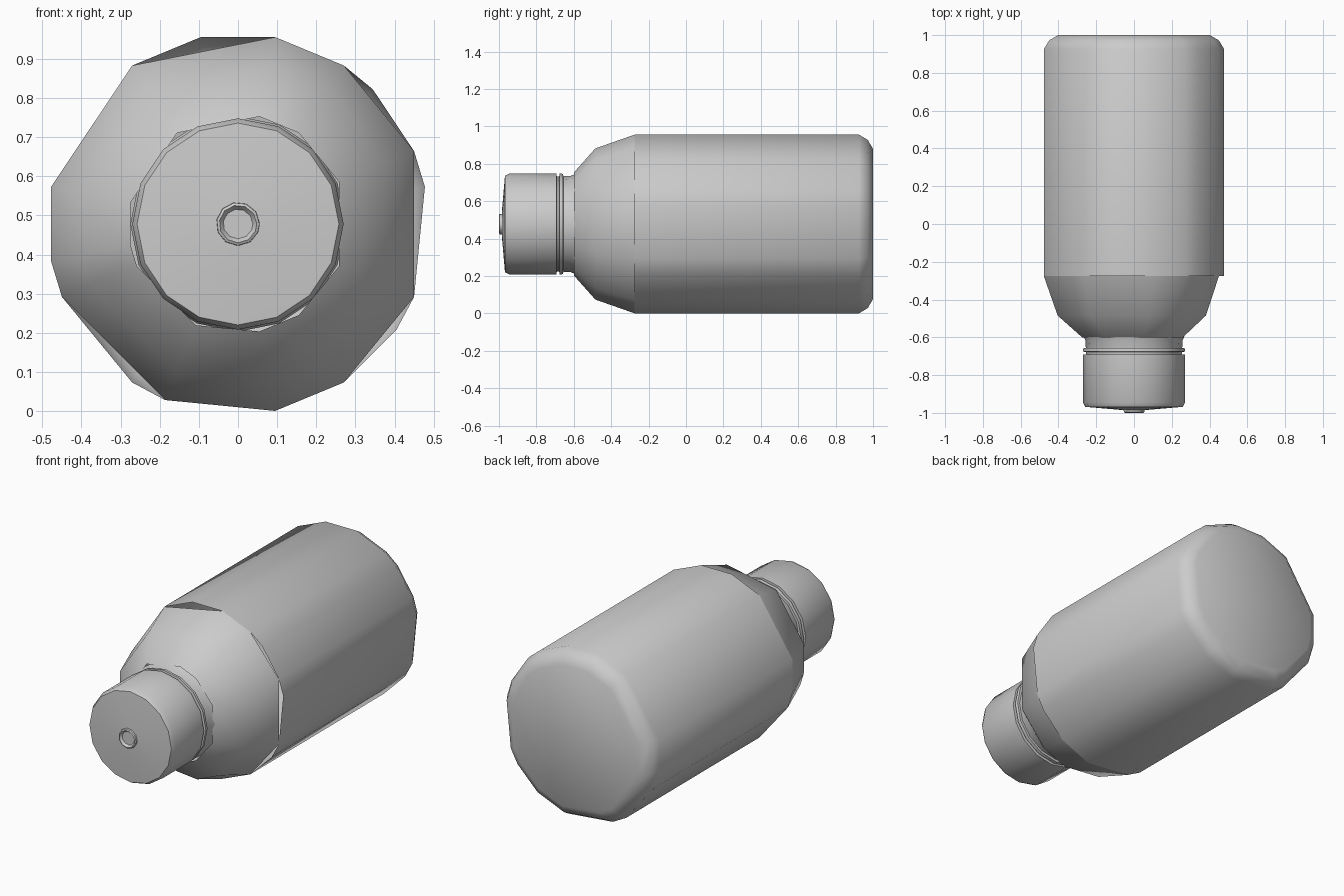
import bpy, bmesh, math

if "Cube" in bpy.data.objects:
    bpy.data.objects.remove(bpy.data.objects["Cube"])

AXIS_Z = 0.478          # height of the bottle axis, which runs along y
STEP = 2 * math.pi / 32  # rings use selected spokes of a 32-spoke circle


def lathe(name, profile, spokes, cap_start=False, cap_end=False, angle=40):
    """Sweep a (y, radius) profile around the bottle axis through the given spokes."""
    bm = bmesh.new()
    rings = []
    for y, r in profile:
        rings.append([bm.verts.new((r * math.cos(k * STEP), y, AXIS_Z + r * math.sin(k * STEP)))
                      for k in spokes])
    n = len(spokes)
    for a, b in zip(rings, rings[1:]):
        for i in range(n):
            j = (i + 1) % n
            bm.faces.new((a[i], a[j], b[j], b[i]))
    if cap_start:
        bm.faces.new(rings[0])
    if cap_end:
        bm.faces.new(rings[-1][::-1])
    bmesh.ops.recalc_face_normals(bm, faces=bm.faces)
    me = bpy.data.meshes.new(name)
    bm.to_mesh(me)
    bm.free()
    ob = bpy.data.objects.new(name, me)
    bpy.context.collection.objects.link(ob)
    bpy.ops.object.select_all(action='DESELECT')
    ob.select_set(True)
    bpy.context.view_layer.objects.active = ob
    bpy.ops.object.shade_smooth_by_angle(angle=math.radians(angle))
    return ob


# Uneven facets of the low-poly shell
body_spokes = [1, 2, 4, 5, 7, 9, 11, 15, 17, 18, 21, 22, 25, 27, 29, 30]
shoulder_spokes = [2, 5, 7, 11, 15, 17, 18, 22, 25, 27, 30]
round16 = list(range(0, 32, 2))

# Main cylinder with rounded base
lathe("bottle_body",
      [(-0.275, 0.487), (0.925, 0.487), (0.972, 0.458), (1.0, 0.41)],
      body_spokes, cap_end=True, angle=50)

# Shoulder curving in to the neck
lathe("bottle_shoulder",
      [(-0.275, 0.487), (-0.485, 0.412), (-0.60, 0.28)],
      shoulder_spokes, angle=50)

# Neck
lathe("bottle_neck", [(-0.575, 0.275), (-0.615, 0.258), (-0.70, 0.252)], round16)

# Tamper ring between neck and cap
lathe("neck_ring",
      [(-0.655, 0.245), (-0.657, 0.268), (-0.675, 0.27), (-0.68, 0.245)], round16)

# Cap with chamfered front, small raised nozzle and its dimple
lathe("cap",
      [(-0.69, 0.24), (-0.692, 0.27), (-0.945, 0.27), (-0.968, 0.258), (-0.985, 0.06)],
      round16, cap_start=True, cap_end=True, angle=50)
lathe("cap_nozzle",
      [(-0.98, 0.056), (-0.996, 0.055), (-1.0, 0.048), (-0.987, 0.038)],
      range(0, 32, 3), cap_end=True, angle=50)
